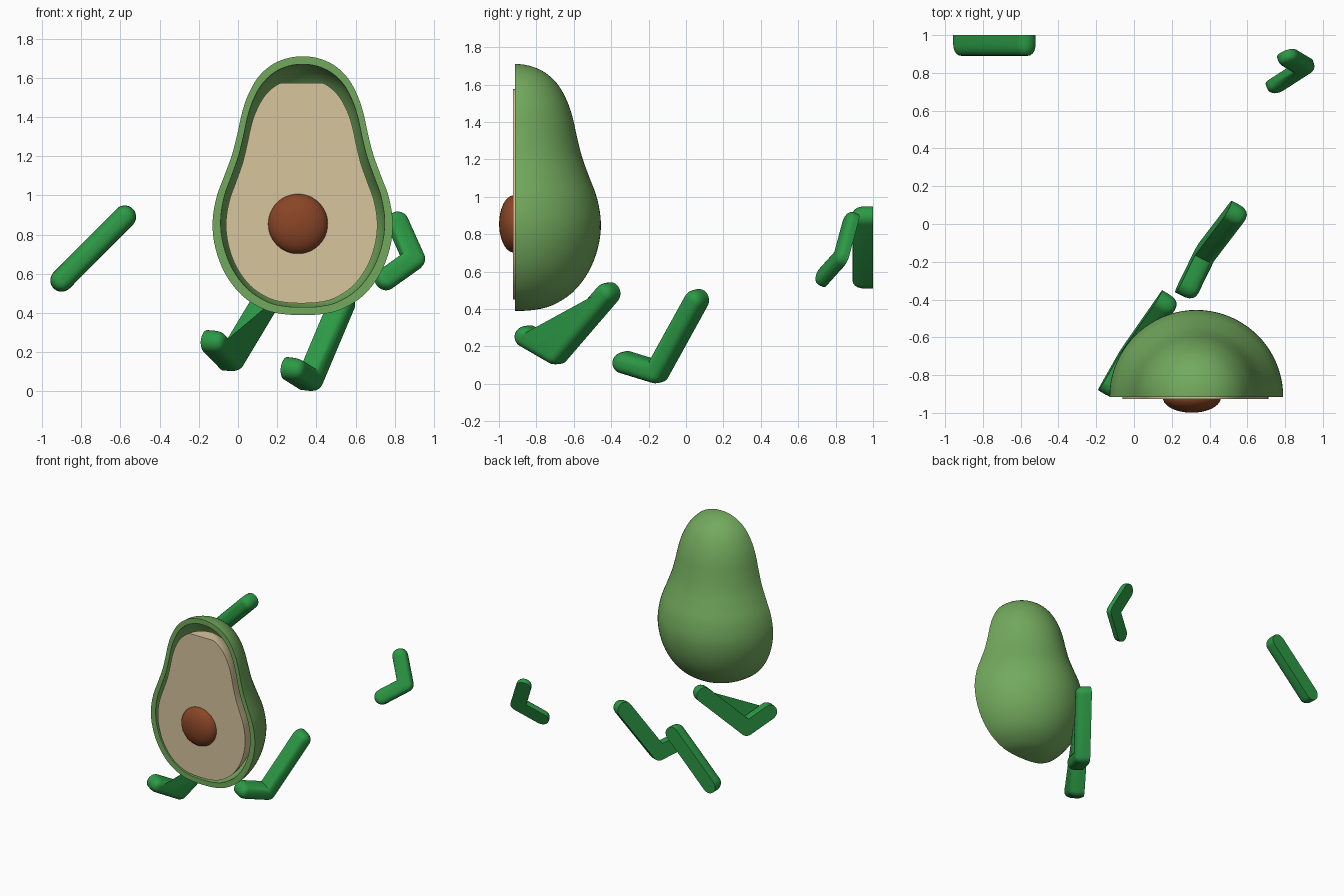
import bpy, bmesh, math
from mathutils import Vector

if "Cube" in bpy.data.objects:
    bpy.data.objects.remove(bpy.data.objects["Cube"])


def material(name, rgb):
    m = bpy.data.materials.new(name)
    m.diffuse_color = (*rgb, 1)
    m.use_nodes = True
    m.node_tree.nodes["Principled BSDF"].inputs["Base Color"].default_value = m.diffuse_color
    return m


SKIN = material("skin", (0.17, 0.40, 0.11))
FLESH = material("flesh", (0.68, 0.56, 0.34))
SEED = material("seed", (0.25, 0.06, 0.02))
LIMB = material("limb", (0.025, 0.32, 0.06))


def finish(bm, name, mat, angle=40):
    bmesh.ops.recalc_face_normals(bm, faces=bm.faces)
    me = bpy.data.meshes.new(name)
    bm.to_mesh(me)
    bm.free()
    ob = bpy.data.objects.new(name, me)
    bpy.context.collection.objects.link(ob)
    me.materials.append(mat)
    bpy.ops.object.select_all(action='DESELECT')
    bpy.context.view_layer.objects.active = ob
    ob.select_set(True)
    bpy.ops.object.shade_smooth_by_angle(angle=math.radians(angle))
    return ob


def smooth_profile(pts, n=4):
    # Catmull-Rom through the points, mirrored at the axis ends
    p = [Vector(q) for q in pts]
    p = [Vector((-p[1].x, p[1].y))] + p + [Vector((-p[-2].x, p[-2].y))]
    out = []
    for a, b, c, d in zip(p, p[1:], p[2:], p[3:]):
        for k in range(n):
            t = k / n
            out.append(0.5 * (2*b + (c-a)*t + (2*a-5*b+4*c-d)*t*t + (3*b-a-3*c+d)*t**3))
    return out + [p[-2]]


def grid_revolve(bm, prof, cx, y0, seg=40):
    # half turn of a profile towards +y; returns the open outline at y0
    rows = []
    for r, z in prof:
        if r < 1e-4:
            rows.append([bm.verts.new((cx, y0, z))] * (seg + 1))
        else:
            rows.append([bm.verts.new((cx - r*math.cos(math.pi*i/seg),
                                       y0 + r*math.sin(math.pi*i/seg), z))
                         for i in range(seg + 1)])
    for a, b in zip(rows, rows[1:]):
        for i in range(seg):
            vs = list(dict.fromkeys((a[i], a[i+1], b[i+1], b[i])))
            if len(vs) > 2:
                bm.faces.new(vs)
    return [r[0] for r in rows], [r[-1] for r in rows]


OUTER = smooth_profile([(0, 1.71), (0.08, 1.70), (0.16, 1.665), (0.23, 1.60), (0.28, 1.51),
                        (0.31, 1.42), (0.332, 1.32), (0.36, 1.21), (0.40, 1.10), (0.44, 0.99),
                        (0.46, 0.86), (0.445, 0.73), (0.395, 0.60), (0.31, 0.49),
                        (0.20, 0.42), (0.10, 0.395), (0, 0.39)])
# hollow skin: outer and inner half shells joined by a flat rim
inner = [(r*0.91, 0.43 + (z - 0.39)*0.939) for r, z in OUTER]
bm = bmesh.new()
o1, o2 = grid_revolve(bm, OUTER, 0.33, -0.915)
i1, i2 = grid_revolve(bm, inner, 0.33, -0.915)
for o, i in ((o1, i1), (o2, i2)):
    for k in range(len(o) - 1):
        bm.faces.new((o[k], o[k+1], i[k+1], i[k]))
finish(bm, "skin_shell", SKIN)

# flesh: smaller half solid with a flat front
flesh = [(r*0.84, min(0.45 + (z - 0.39)*0.87, 1.575 + r*0.001)) for r, z in OUTER]
flesh[0] = (0, 1.575)
flesh[-1] = (0, 0.45)
bm = bmesh.new()
f1, f2 = grid_revolve(bm, flesh, 0.325, -0.926)
bm.faces.new(f1 + f2[-2:0:-1])
finish(bm, "flesh", FLESH)

# seed: flattened dome
bm = bmesh.new()
bmesh.ops.create_uvsphere(bm, u_segments=40, v_segments=24, radius=1)
for v in bm.verts:
    v.co = Vector((0.306 + v.co.x*0.153, -0.92 + v.co.y*0.079, 0.855 + v.co.z*0.153))
finish(bm, "seed", SEED)


def arc(c, start, sweep, r, n):
    return [c + r*Vector((math.cos(start + sweep*k/n), math.sin(start + sweep*k/n)))
            for k in range(n + 1)]


def bent_pill(a, e, b, r):
    # outline of a bent strip with round ends, turning left at e
    d1, d2 = (e - a).normalized(), (b - e).normalized()
    t1, t2 = math.atan2(d1.y, d1.x), math.atan2(d2.y, d2.x)
    turn = (t2 - t1) % (2*math.pi)
    q = math.pi/2
    out = arc(a, t1 + q, math.pi, r, 14)
    out += arc(e, t1 - q, turn, r, 8)
    out += arc(b, t2 - q, math.pi, r, 14)
    n1, n2 = Vector((-d1.y, d1.x)), Vector((-d2.y, d2.x))
    out.append(e + (n1 + n2) * r / (1 + n1.dot(n2)))
    return out


LEVELS = [(1, 0), (1, 0.4), (0.97, 0.58), (0.88, 0.75), (0.73, 0.88), (0.5, 0.97), (0.22, 1)]


def limb(name, a, e, b, r, depth, front):
    # flat back through a, e, b; rounded side bulges towards front
    a, e, b = Vector(a), Vector(e), Vector(b)
    n = (e - a).cross(b - e)
    n = n.normalized() if n.length > 1e-5 else Vector(front)
    u = (e - a).normalized()
    v = n.cross(u)
    side = n if n.dot(Vector(front)) > 0 else -n
    flat = [Vector(((p - a).dot(u), (p - a).dot(v))) for p in (a, e, b)]
    bm = bmesh.new()
    rings = [[bm.verts.new(a + u*q.x + v*q.y + side*depth*h)
              for q in bent_pill(*flat, r*s)] for s, h in LEVELS]
    for p, q in zip(rings, rings[1:]):
        for i in range(len(p)):
            j = (i + 1) % len(p)
            bm.faces.new((p[i], p[j], q[j], q[i]))
    caps = [bm.faces.new(rings[0]), bm.faces.new(rings[-1])]
    bmesh.ops.triangulate(bm, faces=caps)
    bmesh.ops.remove_doubles(bm, verts=bm.verts, dist=1e-5)
    finish(bm, name, LIMB, 50)


limb("left_leg", (0.12, -0.40, 0.485), (-0.072, -0.675, 0.165), (-0.16, -0.83, 0.255),
     0.058, 0.11, (0.85, -0.5, 0))
limb("right_leg", (0.49, 0.072, 0.45), (0.328, -0.14, 0.066), (0.245, -0.31, 0.118),
     0.058, 0.11, (0.85, -0.5, 0))
limb("left_arm", (-0.90, 1, 0.567), (-0.74, 1, 0.729), (-0.578, 1, 0.891),
     0.058, 0.11, (0, -1, 0))
limb("right_arm", (0.81, 0.90, 0.855), (0.893, 0.85, 0.67), (0.75, 0.758, 0.568),
     0.056, 0.06, (0, -1, 0))
